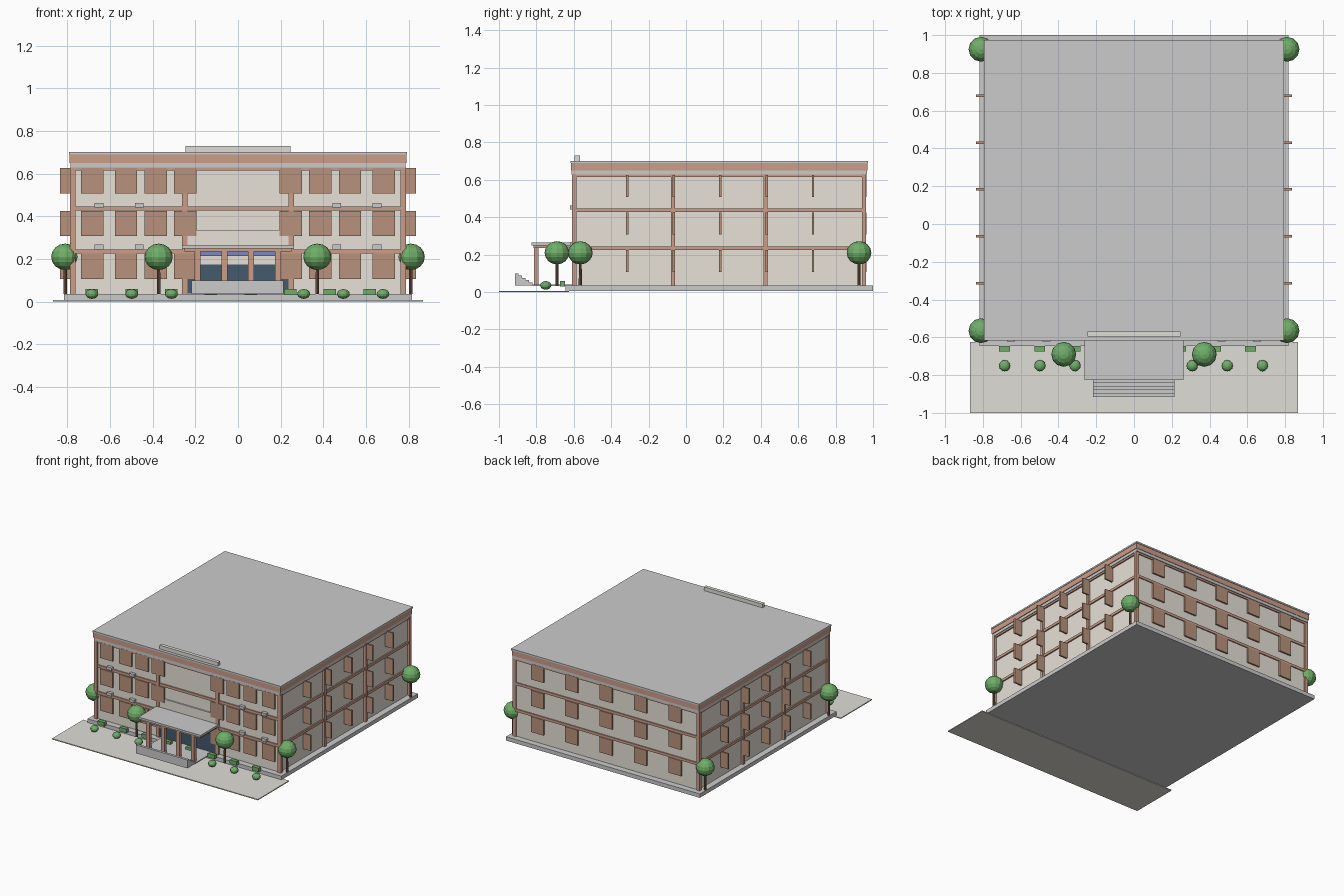
import bpy, bmesh
from mathutils import Matrix

if "Cube" in bpy.data.objects:
    bpy.data.objects.remove(bpy.data.objects["Cube"])


def mat(name, rgb):
    m = bpy.data.materials.new(name)
    m.diffuse_color = (*rgb, 1)
    m.use_nodes = True
    m.node_tree.nodes["Principled BSDF"].inputs["Base Color"].default_value = m.diffuse_color
    return m


WALL = mat("plaster", (0.80, 0.76, 0.69))
BRICK = mat("brick", (0.60, 0.34, 0.25))
PANEL = mat("window_brown", (0.48, 0.29, 0.20))
STONE = mat("stone", (0.70, 0.70, 0.69))
PAVE = mat("paving", (0.74, 0.73, 0.68))
GLASS = mat("dark_glass", (0.06, 0.10, 0.15))
BLUE = mat("blue_glass", (0.20, 0.25, 0.55))
LEAF = mat("leaf", (0.16, 0.42, 0.14))
BARK = mat("bark", (0.20, 0.12, 0.07))


def finish(name, bm, material):
    me = bpy.data.meshes.new(name)
    bm.to_mesh(me)
    bm.free()
    me.materials.append(material)
    ob = bpy.data.objects.new(name, me)
    bpy.context.collection.objects.link(ob)
    return ob


def boxes(name, spans, material):
    """One object from boxes given as (x0, x1, y0, y1, z0, z1)."""
    bm = bmesh.new()
    for x0, x1, y0, y1, z0, z1 in spans:
        m = Matrix.Translation(((x0 + x1) / 2, (y0 + y1) / 2, (z0 + z1) / 2))
        m = m @ Matrix.Diagonal((x1 - x0, y1 - y0, z1 - z0, 1))
        bmesh.ops.create_cube(bm, size=1, matrix=m)
    return finish(name, bm, material)


def around(x, y, w, d, z0, z1):
    return (x - w / 2, x + w / 2, y - d / 2, y + d / 2, z0, z1)


def balls(name, places, r, rz, z, material):
    bm = bmesh.new()
    for x, y in places:
        m = Matrix.Translation((x, y, z)) @ Matrix.Diagonal((r, r, rz, 1))
        bmesh.ops.create_uvsphere(bm, u_segments=12, v_segments=8, radius=1, matrix=m)
    return finish(name, bm, material)


FRONT, BACK, SIDE = -0.598, 0.953, 0.77

# Ground and plinth
boxes("forecourt", [(-0.868, 0.868, -1, -0.625, 0, 0.007)], PAVE)
boxes("plinth", [(-0.817, 0.817, -0.645, 1, 0.005, 0.035)], STONE)

# Main block
boxes("walls", [(-SIDE, SIDE, FRONT, BACK, 0.035, 0.65)], WALL)
boxes("floor_bands", [(-SIDE - .01, SIDE + .01, FRONT - .008, BACK + .008, z, z + .02)
                      for z in (0.225, 0.427, 0.615)], BRICK)
cols = [around(x, FRONT, .026, .024, .035, .63) for x in (-.775, -.25, .25, .775)]
cols += [around(s * .775, y, .026, .022, .035, .63) for s in (-1, 1) for y in (-.07, .425, .951)]
boxes("wall_columns", cols, BRICK)

# Roof edge: pale moulding, brick frieze, grey slab
boxes("cornice", [(-.785, .785, -.613, .967, .628, .65)], STONE)
boxes("frieze", [(-.79, .79, -.615, .97, .65, .69)], BRICK)
boxes("roof_slab", [(-.793, .793, -.618, .974, .69, .702)], STONE)
boxes("front_parapet", [(-.247, .247, -.595, -.568, .702, .73)], PAVE)

# Windows on three storeys; side ones stand out as fins
wins = []
for z in (0.107, 0.307, 0.508):
    for s in (-1, 1):
        wins += [around(s * x, FRONT - .006, .105, .013, z, z + .118)
                 for x in (.248, .385, .525, .683)]
        wins += [around(s * .783, -.313 + .248 * k, .105, .013, z, z + .118) for k in range(5)]
    wins += [around(.29 * k, BACK + .006, .105, .013, z, z + .118) for k in range(-2, 3)]
boxes("windows", wins, PANEL)
boxes("wall_units", [around(s * x, -.608, .042, .026, z, z + .022)
                     for s in (-1, 1) for x in (.463, .652) for z in (.245, .441)], STONE)

# Entrance
boxes("entrance_panel", [(-.236, .236, -.608, -.59, .26, .337)], WALL)
boxes("entrance_glass", [(-.236, .236, -.604, -.59, .037, .175)], GLASS)
boxes("entrance_transom", [(-.19, .19, -.61, -.59, .215, .24)], BLUE)
boxes("porch_floor", [(-.218, .214, -.82, -.61, .033, .041)], STONE)
boxes("canopy", [(-.262, .262, -.825, -.605, .25, .266)], STONE)
boxes("canopy_beam", [(-.25, .25, -.815, -.61, .236, .25)], BRICK)
boxes("porch_columns", [around(x, -.801, .028, .026, .037, .24)
                        for x in (-.19, -.064, .062, .187)], BRICK)
boxes("steps", [(-.218, .214, -.915 + .019 * k, -.896 + .019 * k, .036, .1 - .012 * k)
                for k in range(5)], STONE)

# Planting
hedge_x = [-.685 + .186 * k for k in range(8)]
boxes("hedge_boxes", [around(x, -.66, .058, .028, .03, .06) for x in hedge_x], LEAF)
balls("shrubs", [(x, -.75) for x in (-.685, -.498, -.312, .308, .494, .68)],
      .03, .023, .036, LEAF)
trees = [(s * x, y) for s in (-1, 1) for x, y in ((.81, -.565), (.372, -.69), (.81, .925))]
balls("tree_crowns", trees, .066, .062, .21, LEAF)
bm = bmesh.new()
for x, y in trees:
    bmesh.ops.create_cone(bm, cap_ends=True, segments=8, radius1=.009, radius2=.007,
                          depth=.13, matrix=Matrix.Translation((x, y, .1)))
finish("tree_trunks", bm, BARK)
